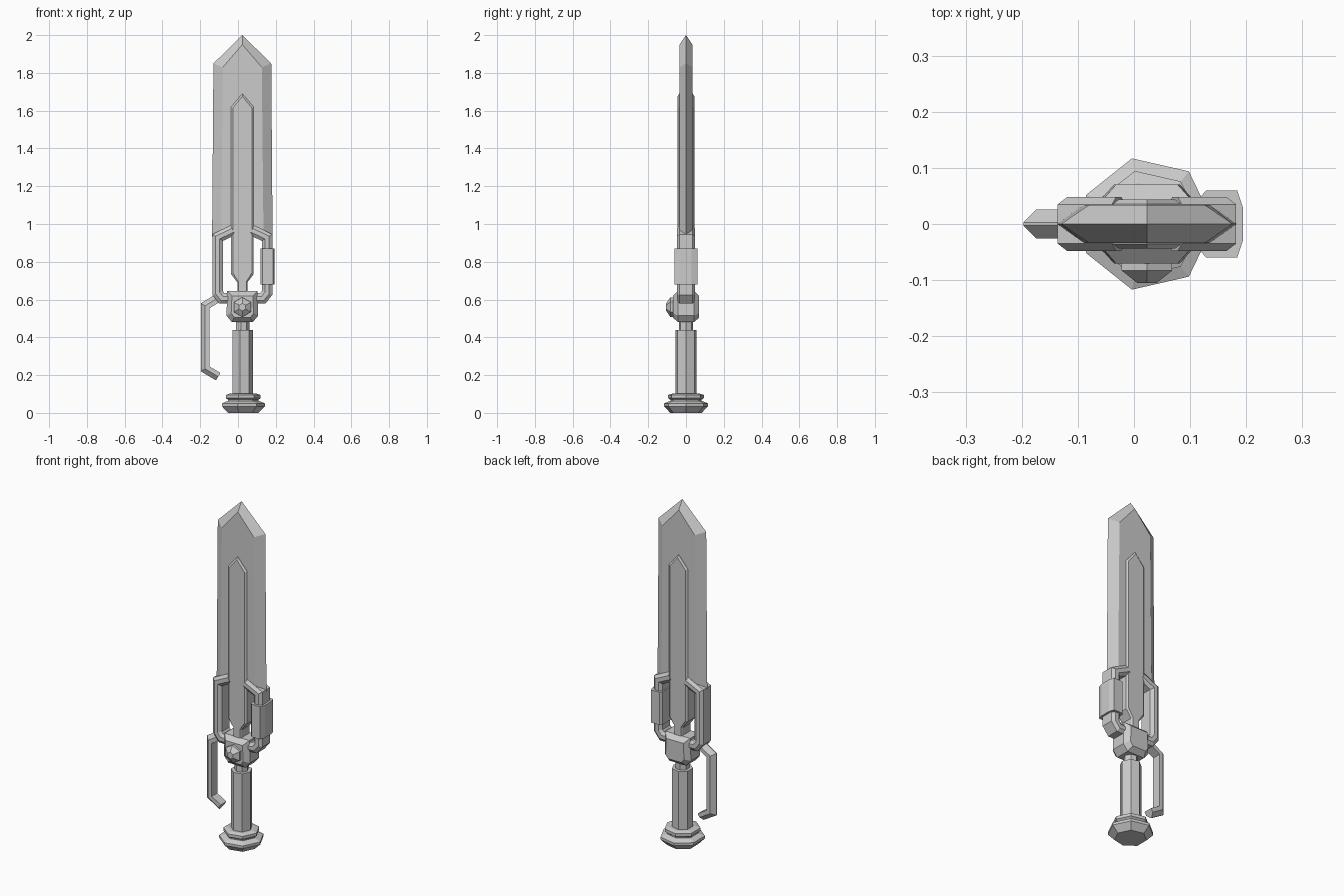
import bpy, math
from mathutils import Vector

if "Cube" in bpy.data.objects:
    bpy.data.objects.remove(bpy.data.objects["Cube"])

CX = 0.023  # x of the sword's long axis


def loft(name, rings):
    """Skin a list of equal-length rings of 3D points and cap both ends."""
    n = len(rings[0])
    verts = [p for r in rings for p in r]
    faces = [(k * n + i, k * n + (i + 1) % n, (k + 1) * n + (i + 1) % n, (k + 1) * n + i)
             for k in range(len(rings) - 1) for i in range(n)]
    faces += [tuple(range(n))[::-1], tuple(range(len(verts) - n, len(verts)))]
    me = bpy.data.meshes.new(name)
    me.from_pydata(verts, [], faces)
    ob = bpy.data.objects.new(name, me)
    bpy.context.collection.objects.link(ob)
    bpy.context.view_layer.objects.active = ob
    ob.select_set(True)
    bpy.ops.object.mode_set(mode='EDIT')
    bpy.ops.mesh.select_all(action='SELECT')
    bpy.ops.mesh.normals_make_consistent(inside=False)
    bpy.ops.object.mode_set(mode='OBJECT')
    ob.select_set(False)
    return ob


def stack(name, layers):
    """Stack front-view profiles (u, z) at given depths y."""
    return loft(name, [[(CX + u, y, z) for u, z in prof] for prof, y in layers])


def sym(half):
    """Complete a right-hand half profile by mirroring it."""
    return half + [(-u, z) for u, z in reversed(half) if u > 0]


def sweep(name, path, section):
    """Sweep a section (offset, y) along an xz path with mitred corners."""
    pts = [Vector(p) for p in path]
    dirs = [(b - a).normalized() for a, b in zip(pts, pts[1:])]
    rings = []
    for i, p in enumerate(pts):
        a, b = dirs[max(i - 1, 0)], dirs[min(i, len(dirs) - 1)]
        n = Vector((a.y + b.y, -a.x - b.x)) / (1 + a.dot(b))
        rings.append([(p.x + n.x * o, y, p.y + n.y * o) for o, y in section])
    return loft(name, rings)


def turned(name, profile, sides=7):
    """Seven-sided turned part from (radius, z) pairs."""
    return loft(name, [[(CX + r * math.cos(math.tau * i / sides),
                         r * math.sin(math.tau * i / sides), z)
                        for i in range(sides)] for r, z in profile])


# Blade: sharp outline at the middle, flat faces front and back
edge = sym([(0, 2.0), (0.153, 1.85), (0.16, 0.935)])
flat = sym([(0, 1.95), (0.103, 1.83), (0.112, 0.935)])
stack("blade", [(flat, -0.034), (edge, 0), (flat, 0.034)])


# Raised central rib, tapering to a tang at the hub
def rib(d):
    return sym([(0, 1.69 - 1.4 * d), (0.06 - d, 1.62 - 0.5 * d), (0.06 - d, 0.735 + d / 2),
                (0.026 - d / 2, 0.69 + d / 2), (0.026 - d / 2, 0.6)])


stack("blade_rib", [(rib(0.01), -0.044), (rib(0), -0.036), (rib(0), 0.036), (rib(0.01), 0.044)])

# Bracket arms joining the blade to the hub
w = 0.028
bar = [(-w, -0.035), (-w * 0.4, -0.048), (w * 0.4, -0.048), (w, -0.035),
       (w, 0.035), (w * 0.4, 0.048), (-w * 0.4, 0.048), (-w, 0.035)]
arm = [(0.05, 0.967), (0.131, 0.928), (0.131, 0.635), (0.108, 0.606), (0.04, 0.606)]
for side, label in ((-1, "left"), (1, "right")):
    sweep("bracket_" + label, [(CX + side * u, z) for u, z in arm], bar)

# Sleeve clamped on the right bracket
sleeve = [(-0.039, -0.048), (-0.028, -0.06), (0.027, -0.06), (0.037, -0.03),
          (0.037, 0.03), (0.027, 0.06), (-0.028, 0.06), (-0.039, 0.048)]
sweep("bracket_sleeve", [(0.157, 0.68), (0.157, 0.87)], sleeve)

# Finger guard hook on the left
sweep("finger_guard", [(-0.10, 0.612), (-0.174, 0.567), (-0.174, 0.233), (-0.105, 0.192)],
      [(0.023, -0.003), (0.023, 0.003), (0, 0.026), (-0.023, 0.026),
       (-0.023, -0.026), (0, -0.026)])


# Hub block with chamfered front and back plates
def hub(d):
    return sym([(0.08 - d, 0.645 - d), (0.084 - d, 0.515 + d / 2), (0.055 - d / 2, 0.48 + d)])


stack("hub", [(hub(0.025), -0.07), (hub(0), -0.042), (hub(0), 0.042), (hub(0.025), 0.07)])


# Six-sided gem on the hub front
def hexagon(r):
    return [(r * math.sin(math.tau * i / 6), 0.56 + r * math.cos(math.tau * i / 6))
            for i in range(6)]


stack("hub_gem", [(hexagon(0.02), -0.105), (hexagon(0.052), -0.083), (hexagon(0.052), -0.06)])

# Grip, neck and pommel
turned("neck", [(0.037, 0.42), (0.037, 0.5)])
turned("grip", [(0.057, 0.09), (0.057, 0.44)])
turned("pommel", [(0.085, 0), (0.12, 0.035), (0.12, 0.05), (0.085, 0.064), (0.085, 0.07),
                  (0.097, 0.078), (0.097, 0.095), (0.075, 0.102)])
